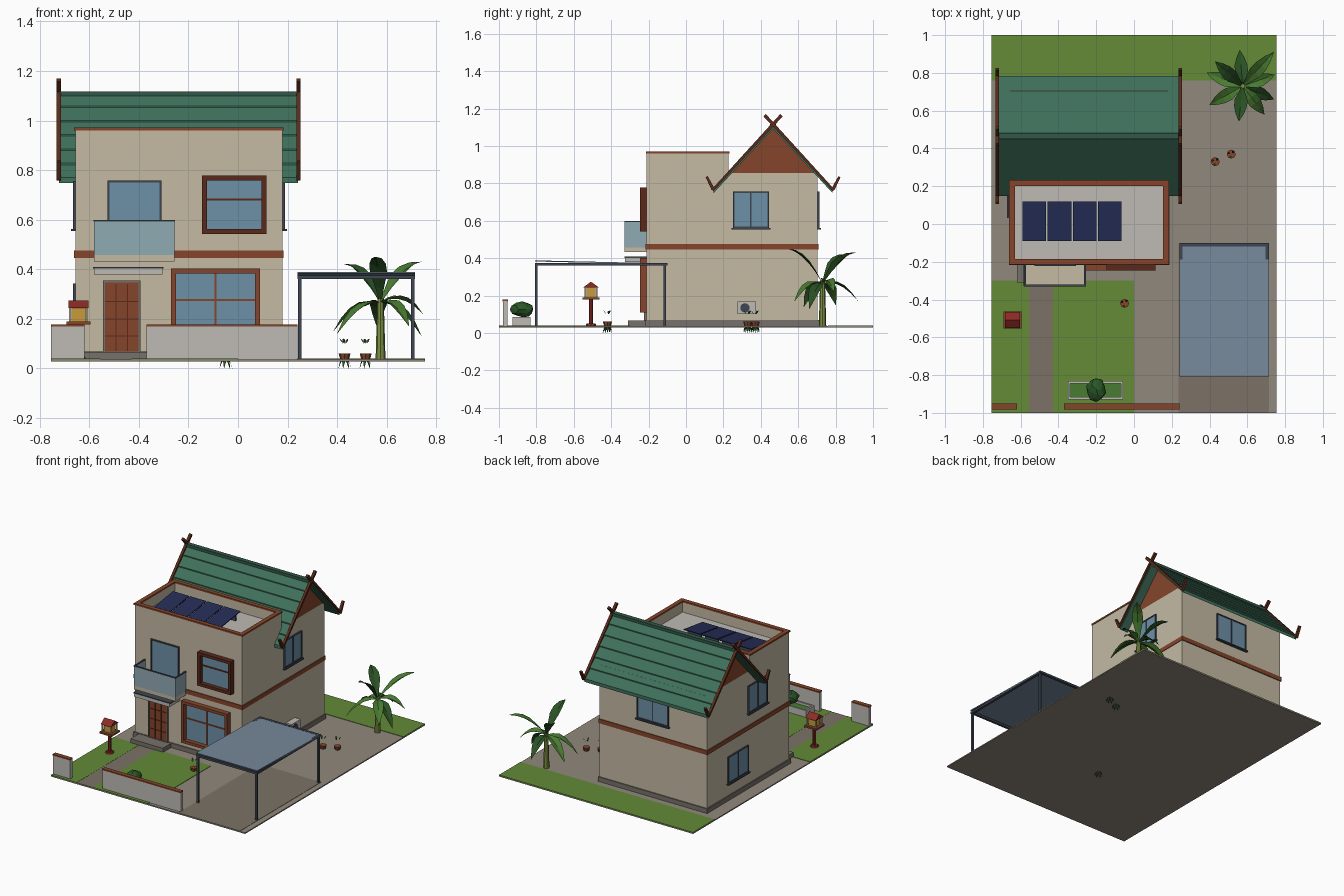
import bpy, bmesh, math
from mathutils import Vector

if "Cube" in bpy.data.objects:
    bpy.data.objects.remove(bpy.data.objects["Cube"])

mats = {}
def mat(hexcol):
    if hexcol not in mats:
        m = bpy.data.materials.new("colour_" + hexcol)
        c = [(int(hexcol[i:i + 2], 16) / 255) ** 2.2 for i in (0, 2, 4)]
        m.diffuse_color = (*c, 1)
        m.use_nodes = True
        m.node_tree.nodes["Principled BSDF"].inputs["Base Color"].default_value = m.diffuse_color
        mats[hexcol] = m
    return mats[hexcol]

WALL, BROWN, DARKWOOD, GREY, STEEL = "C3B9A2", "84472F", "5A2E20", "BDBAB4", "414852"
GLASS, GREEN, PAVE, GRASS, ROOF = "6D8FA6", "4A7A34", "8F877B", "638A3A", "42705C"

def finish(name, bm, col):
    bmesh.ops.recalc_face_normals(bm, faces=bm.faces)
    me = bpy.data.meshes.new(name)
    bm.to_mesh(me); bm.free()
    me.materials.append(mat(col))
    ob = bpy.data.objects.new(name, me)
    bpy.context.collection.objects.link(ob)
    return ob

def add_box(bm, x0, x1, y0, y1, z0, z1):
    vs = bmesh.ops.create_cube(bm, size=1)["verts"]
    for v in vs:
        v.co = ((x0 + x1) / 2 + v.co.x * (x1 - x0), (y0 + y1) / 2 + v.co.y * (y1 - y0),
                (z0 + z1) / 2 + v.co.z * (z1 - z0))

def boxes(name, col, *dims):
    bm = bmesh.new()
    for d in dims:
        add_box(bm, *d)
    return finish(name, bm, col)

def ring(x0, x1, y0, y1, z0, z1, t):
    return [(x0, x1, y0, y0 + t, z0, z1), (x0, x1, y1 - t, y1, z0, z1),
            (x0, x0 + t, y0 + t, y1 - t, z0, z1), (x1 - t, x1, y0 + t, y1 - t, z0, z1)]

def prism(name, col, x0, x1, yz):
    bm = bmesh.new()
    f = bm.faces.new([bm.verts.new((x0, y, z)) for y, z in yz])
    new = bmesh.ops.extrude_face_region(bm, geom=[f])["geom"]
    bmesh.ops.translate(bm, vec=(x1 - x0, 0, 0), verts=[g for g in new if isinstance(g, bmesh.types.BMVert)])
    return finish(name, bm, col)

def cone(name, col, x, y, z0, z1, r0, r1, n=8):
    bm = bmesh.new()
    bmesh.ops.create_cone(bm, cap_ends=True, segments=n, radius1=r0, radius2=r1, depth=z1 - z0)
    bmesh.ops.translate(bm, vec=(x, y, (z0 + z1) / 2), verts=bm.verts)
    return finish(name, bm, col)

def add_leaf(bm, base, tip, width, lift):
    a, b = Vector(base), Vector(tip)
    side = (b - a).cross(Vector((0, 0, 1))).normalized()
    rows = []
    for i in range(6):
        t = i / 5
        c = a.lerp(b, t) + Vector((0, 0, lift * 4 * t * (1 - t)))
        w = width * (0.1, 0.55, 1, 0.95, 0.6, 0.03)[i] / 2
        rows.append([bm.verts.new(p) for p in (c - side * w + Vector((0, 0, w * .4)), c, c + side * w + Vector((0, 0, w * .4)))])
    for r, s in zip(rows, rows[1:]):
        for k in (0, 1):
            bm.faces.new((r[k], r[k + 1], s[k + 1], s[k]))

# plot: slab, lawns, paths
boxes("ground_slab", PAVE, (-.755, .755, -1, 1, .028, .036))
boxes("lawns", GRASS, (-.755, -.555, -1, -.3, .034, .039), (-.43, 0, -1, -.3, .034, .039), (-.755, .755, .76, 1, .034, .039))
boxes("path_and_driveway", "7B7266", (-.555, -.43, -1, -.3, .034, .038), (.235, .715, -1, -.1, .034, .038))

# house body
X0, X1, YF, YM, YB = -.655, .18, -.21, .228, .703
boxes("front_block", WALL, (X0, X1, YF, YM, .036, .885))
boxes("parapet", WALL, *ring(X0, X1, YF, YM, .885, .962, .022))
boxes("parapet_cap", BROWN, *ring(X0 - .006, X1 + .004, YF - .004, YM + .004, .96, .971, .03))
boxes("roof_deck", GREY, (X0 + .022, X1 - .022, YF + .022, YM - .022, .884, .89))
boxes("rear_block", WALL, (X0, X1, YM, YB, .036, .855))
boxes("plinth", "77716A", (X0 - .008, X1 + .008, YF - .008, YB + .008, .036, .068))
boxes("floor_band", BROWN, (X0 - .006, X1 + .004, YF - .006, YB + .006, .445, .475))
YR, ZR = .4655, 1.115
prism("gable", BROWN, X0, X1, [(YM, .853), (YB, .853), (YR, 1.092)])

# solar panels, gently tilted
bm = bmesh.new()
bf = bmesh.new()
for i in range(4):
    x = -.59 + i * .133
    add_box(bm, x, x + .125, -.09, .12, .912, .918)
    add_box(bf, x + .01, x + .115, .08, .09, .885, .93)
for v in bm.verts:
    v.co.z += (v.co.y + .09) * .14
finish("solar_panels", bm, "2A3157")
finish("solar_panel_stands", bf, STEEL)

# lapped tile roof, one stepped profile per slope
N, RUN, DROP = 6, .318, .345
for s, side in ((-1, "front"), (1, "back")):
    pts = []
    for i in range(N):
        for t, up in ((i / N, 0), ((i + 1) / N, .007)):
            pts.append((YR + s * RUN * t, ZR - .006 - DROP * t + up))
    pts += [(YR + s * RUN, ZR - .022 - DROP), (YR, ZR - .024)]
    prism("roof_slope_" + side, ROOF, -.722, .242, pts)
boxes("ridge_cap", "35594A", (-.722, .242, YR - .016, YR + .016, ZR - .016, ZR + .003))

# bargeboards with crossed finials and upturned tails
def board(s, x):
    path = [(.045, .049), (-.32, -.348), (-.352, -.285)]
    for k, (a, b) in enumerate(zip(path, path[1:])):
        p, q = Vector((-a[0] * -1, a[1])), Vector((b[0], b[1]))
        d = (q - p).normalized()
        n = Vector((-d.y, d.x)) * .009
        q = q + d * .006
        prism("bargeboard", DARKWOOD, x - .009, x + .009,
              [(YR + s * c.x, ZR + c.y) for c in (p + n, q + n * .7, q - n * .7, p - n)])
for x in (-.724, .244):
    for s in (-1, 1):
        board(s, x)

# boxes placed on a wall: u along the wall, d outwards
def on_wall(face, u0, u1, z0, z1, d0, d1):
    if face == "front": return (u0, u1, YF - d1, YF - d0, z0, z1)
    if face == "back": return (u0, u1, YB + d0, YB + d1, z0, z1)
    if face == "right": return (X1 + d0, X1 + d1, u0, u1, z0, z1)
    return (X0 - d1, X0 - d0, u0, u1, z0, z1)

def window(name, face, u0, u1, z0, z1, t, depth, col, vert=True, horiz=False, sill=True):
    W = lambda *a: on_wall(face, *a)
    boxes(name + "_glass", GLASS, W(u0 + t, u1 - t, z0 + t, z1 - t, 0, .006))
    parts = [W(u0, u1, z0, z0 + t, 0, depth), W(u0, u1, z1 - t, z1, 0, depth),
             W(u0, u0 + t, z0 + t, z1 - t, 0, depth), W(u1 - t, u1, z0 + t, z1 - t, 0, depth)]
    um, zm, b = (u0 + u1) / 2, (z0 + z1) / 2 + .02, .004
    if vert: parts.append(W(um - b, um + b, z0 + t, z1 - t, 0, .01))
    if horiz: parts.append(W(u0 + t, u1 - t, zm - b, zm + b, 0, .011))
    if sill: parts.append(W(u0 - .008, u1 + .008, z0 - .008, z0, 0, depth + .008))
    boxes(name + "_frame", col, *parts)

window("upper_front_window", "front", -.145, .115, .543, .778, .02, .036, DARKWOOD, False, True, False)
window("lower_front_window", "front", -.27, .088, .108, .402, .02, .036, BROWN, True, True, False)
window("balcony_door", "front", -.527, -.308, .472, .758, .008, .012, STEEL, False, False, False)
window("right_window", "right", .25, .443, .562, .755, .008, .01, STEEL)
window("back_window", "back", -.36, -.115, .562, .755, .008, .01, STEEL)
window("left_upper_window", "left", .04, .25, .562, .755, .008, .01, STEEL)
window("left_lower_window", "left", .25, .475, .155, .342, .008, .01, STEEL)

# front door, step, canopy, balcony
window("door", "front", -.545, -.393, .06, .355, .008, .014, "777069", False, False, False)
boxes("door_panel", BROWN, on_wall("front", -.537, -.401, .06, .347, 0, .008))
boxes("door_mouldings", DARKWOOD, *[on_wall("front", u - .002, u + .002, .07, .34, 0, .011) for u in (-.492, -.446)],
      *[on_wall("front", -.537, -.401, z - .002, z + .002, 0, .011) for z in (.13, .2, .27)])
boxes("door_step", "77716A", (-.62, -.368, -.31, YF, .036, .066))
boxes("canopy", GREY, (-.58, -.305, -.325, YF, .378, .402))
boxes("canopy_trim", STEEL, (-.585, -.3, -.328, YF, .402, .409))
boxes("balcony_slab", WALL, (-.58, -.257, -.328, YF, .432, .458))
boxes("balcony_glass", "8FA9B2", (-.58, -.257, -.328, -.322, .458, .592), (-.58, -.574, -.322, YF, .458, .592), (-.263, -.257, -.322, YF, .458, .592))
boxes("balcony_rail", STEEL, (-.582, -.255, -.33, -.32, .592, .599), (-.582, -.572, -.32, YF, .592, .599), (-.265, -.255, -.32, YF, .592, .599))

# air conditioner
boxes("air_conditioner", GREY, (X1, X1 + .045, .275, .375, .1, .168))
fan = cone("air_conditioner_fan", STEEL, 0, 0, -.002, .002, .025, .025, 16)
fan.rotation_euler.y = math.pi / 2
fan.location = (X1 + .046, .315, .134)

# carport
boxes("carport_posts", STEEL, *[(x - .007, x + .007, y - .007, y + .007, .036, .37) for x in (.25, .705) for y in (-.8, -.113)])
boxes("carport_frame", STEEL, *ring(.24, .715, -.808, -.1, .36, .374, .018))
prism("carport_sheet", "77899A", .24, .715, [(-.808, .382), (-.808, .388), (-.1, .372), (-.1, .366)])

# boundary walls
for n, a, b in (("left", -.755, -.62), ("right", -.37, .24)):
    boxes("boundary_wall_" + n, GREY, (a, b, -.978, -.955, .036, .17))
    boxes("boundary_cap_" + n, BROWN, (a, b, -.982, -.951, .169, .178))

# planter and bush
boxes("planter", GREY, *ring(-.35, -.058, -.928, -.832, .036, .086, .012))
boxes("planter_soil", GREEN, (-.338, -.07, -.916, -.844, .036, .07))
bm = bmesh.new()
bmesh.ops.create_icosphere(bm, subdivisions=2, radius=1)
for i, v in enumerate(bm.verts):
    k = 1 + .1 * math.sin(i * 2.4)
    v.co = (-.2 + v.co.x * .052 * k, -.875 + v.co.y * .062 * k, .125 + v.co.z * .04 * k)
finish("bush", bm, "2F5A2C")

# garden shrine on a post
sx, sy = -.643, -.508
cone("shrine_foot", "8A2F2A", sx, sy, .036, .05, .03, .024)
cone("shrine_post", "8A2F2A", sx, sy, .05, .18, .011, .011)
boxes("shrine_platform", BROWN, (sx - .048, sx + .048, sy - .046, sy + .046, .178, .19))
boxes("shrine_body", "C79A3E", (sx - .028, sx + .028, sy - .024, sy + .024, .19, .243))
boxes("shrine_pillars", "D6C9A0", *[(sx + a - .004, sx + a + .004, sy + b - .004, sy + b + .004, .19, .245)
                                  for a in (-.034, .034) for b in (-.03, .03)])
prism("shrine_roof", "8A2F2A", sx - .04, sx + .04, [(sy - .042, .243), (sy + .042, .243), (sy, .274)])

# banana plant
px, py = .575, .73
cone("banana_trunk", "7C8F45", px, py, .036, .28, .02, .013)
tips = [(.385, .8, .15), (.56, .92, .17), (.74, .91, .43), (.74, .66, .13), (.69, .58, .17),
        (.555, .545, .45), (.4, .63, .14), (.43, .86, .42), (.745, .79, .22)]
for par, col in ((0, GREEN), (1, "2E5229")):
    bm = bmesh.new()
    for tip in tips[par::2]:
        add_leaf(bm, (px, py, .265), tip, .07, .035)
    finish("banana_leaves", bm, col)

# potted plants
for x, y in ((.43, .33), (.515, .37), (-.05, -.42)):
    cone("pot", BROWN, x, y, .03, .06, .016, .024)
    bm = bmesh.new()
    for i in range(7):
        c, s = math.cos(i * math.tau / 7), math.sin(i * math.tau / 7)
        add_leaf(bm, (x, y, .04), (x + .027 * c, y + .027 * s, 0), .014, .012)
        if i % 2:
            add_leaf(bm, (x + .008 * c, y + .008 * s, .1), (x + .022 * c, y + .022 * s, .12), .012, 0)
    finish("pot_leaves", bm, "2E5229")
